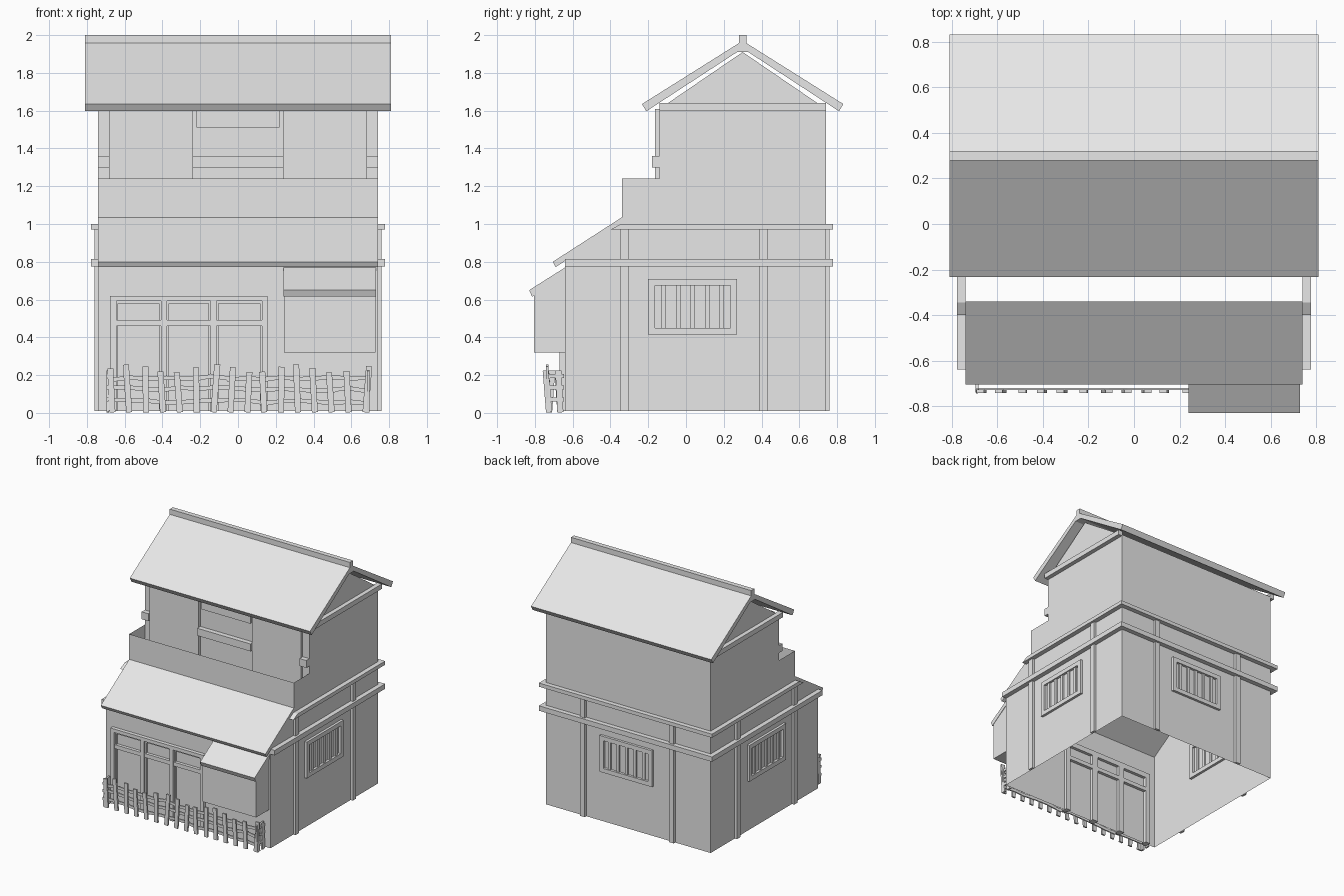
import bpy, bmesh, math, random
from mathutils import Vector, Matrix

cube = bpy.data.objects.get("Cube")
if cube:
    bpy.data.objects.remove(cube, do_unlink=True)
random.seed(4)

grey = bpy.data.materials.new("plain_grey")
grey.use_nodes = True
grey.diffuse_color = (0.8, 0.8, 0.8, 1)
grey.node_tree.nodes["Principled BSDF"].inputs["Base Color"].default_value = (0.8, 0.8, 0.8, 1)


def finish(name, bm, normals=True):
    if normals:
        bmesh.ops.recalc_face_normals(bm, faces=bm.faces)
    mesh = bpy.data.meshes.new(name)
    bm.to_mesh(mesh)
    bm.free()
    mesh.materials.append(grey)
    ob = bpy.data.objects.new(name, mesh)
    bpy.context.collection.objects.link(ob)
    return ob


def add_box(bm, x0, x1, y0, y1, z0, z1, matrix=Matrix()):
    scale = Matrix.Diagonal((x1 - x0, y1 - y0, z1 - z0, 1))
    centre = Matrix.Translation(((x0 + x1) / 2, (y0 + y1) / 2, (z0 + z1) / 2))
    bmesh.ops.create_cube(bm, size=1, matrix=matrix @ centre @ scale)


def boxes(name, items, matrix=Matrix()):
    bm = bmesh.new()
    for item in items:
        add_box(bm, *item, matrix)
    return finish(name, bm)


def add_prism(bm, profile, x0, x1):
    """Extrude a closed (y, z) outline along x."""
    face = bm.faces.new([bm.verts.new((x0, y, z)) for y, z in profile])
    out = bmesh.ops.extrude_face_region(bm, geom=[face])["geom"]
    bmesh.ops.translate(bm, verts=[v for v in out if isinstance(v, bmesh.types.BMVert)],
                        vec=(x1 - x0, 0, 0))


def prism(name, profile, x0, x1):
    bm = bmesh.new()
    add_prism(bm, profile, x0, x1)
    return finish(name, bm)


W = 0.74          # half width of the walls
BACK = 0.74
FRONT = -0.64
UPPER = -0.14     # upper storey front
BALC = -0.34      # balcony front

# Wall shell: open below and over the balcony
outline = [(UPPER, 1.24), (BALC, 1.24), (BALC, 1.03), (FRONT, 0.83), (FRONT, 0.01),
           (BACK, 0.01), (BACK, 1.61), (0.3, 1.91), (UPPER, 1.61)]
bm = bmesh.new()
left = [bm.verts.new((W, y, z)) for y, z in outline]
right = [bm.verts.new((-W, y, z)) for y, z in outline]
bm.faces.new(left)
bm.faces.new(right[::-1])
for i in (1, 2, 3, 5):      # balcony front, slope, lower front, back
    bm.faces.new((left[i], right[i], right[i + 1], left[i + 1]))
finish("wall_shell", bm)

# Upper storey front with panels, header and rail pieces
boxes("upper_front_wall", [(-W, W, UPPER, UPPER + 0.01, 1.04, 1.61)])
boxes("upper_panels", [(s * 0.46 - 0.22, s * 0.46 + 0.22, UPPER - 0.025, UPPER, 1.04, 1.61)
                       for s in (-1, 1)])
boxes("upper_window_header", [(-0.22, 0.22, UPPER - 0.015, UPPER, 1.51, 1.61)])
boxes("upper_rail", [(a, b, UPPER - 0.04, UPPER, 1.30, 1.36)
                     for a, b in ((-W, -0.68), (-0.24, 0.24), (0.68, W))])

# Main roof: bent slab with a ridge beam and tie beams under the gables
prism("main_roof", [(-0.233, 1.635), (0.3, 1.97), (0.833, 1.635), (0.81, 1.597),
                    (0.33, 1.91), (0.27, 1.91), (-0.21, 1.597)], -0.81, 0.81)
boxes("roof_ridge", [(-0.81, 0.81, 0.28, 0.32, 1.94, 2.0)])
boxes("gable_beams", [(s * 0.755 - 0.02, s * 0.755 + 0.02, UPPER, BACK, 1.6, 1.64)
                      for s in (-1, 1)])

# Lower front roof
prism("lower_roof", [(BALC, 1.035), (-0.705, 0.80), (-0.69, 0.772), (BALC, 1.0)], -W, W)

# Bands round the sides and back; the upper one meets the roof slope
bm = bmesh.new()
for s in (-1, 1):
    x0, x1 = sorted((s * W, s * 0.778))
    add_prism(bm, [(FRONT, 0.775), (0.778, 0.775), (0.778, 0.815), (FRONT, 0.815)], x0, x1)
    add_prism(bm, [(-0.40, 0.97), (0.778, 0.97), (0.778, 1.0), (-0.345, 1.0)], x0, x1)
add_box(bm, -W, W, BACK, 0.778, 0.775, 0.815)
add_box(bm, -W, W, BACK, 0.778, 0.97, 1.0)
finish("wall_bands", bm)

# Posts on the sides and back
side_posts = [(s * 0.75 - 0.01, s * 0.75 + 0.01, y - 0.022, y + 0.022, 0.01, 0.98)
              for s in (-1, 1) for y in (-0.325, 0.41)]
back_posts = [(x - 0.022, x + 0.022, BACK, 0.76, 0.01, 0.98) for x in (-0.4, 0.4)]
boxes("wall_posts", side_posts + back_posts)


# Barred windows, drawn facing -y and then turned into place
def window(name, matrix):
    h, z0, z1 = 0.235, 0.415, 0.71
    y0, y1 = -0.02, 0.02
    items = [(-h, h, y0, y1, z0, z0 + 0.035), (-h, h, y0, y1, z1 - 0.035, z1),
             (-h, -h + 0.035, y0, y1, z0, z1), (h - 0.035, h, y0, y1, z0, z1)]
    for i in range(5):
        x = (i - 2) * 0.077
        items.append((x - 0.012, x + 0.012, -0.012, 0.012, z0 + 0.03, z1 - 0.03))
    boxes(name, items, matrix)


def turned(x, y, degrees):
    return Matrix.Translation((x, y, 0)) @ Matrix.Rotation(math.radians(degrees), 4, "Z")


window("left_window", turned(W, 0.035, 90))
window("right_window", turned(-W, 0.035, -90))
window("back_window", turned(0.01, BACK, 180))

# Sliding doors: frame, posts, rails and inset panel borders
edges = [-0.66, -0.392, -0.13, 0.142]
y0, y1 = -0.67, -0.615
door = [(x - 0.016, x + 0.016, y0, y1, 0.01, 0.6) for x in edges]
door += [(-0.677, 0.157, y0, y1, 0.592, 0.62), (-0.65, 0.14, y0 + 0.005, y1, 0.46, 0.492)]
for a, b in zip(edges, edges[1:]):
    door.append((a, b, y0 + 0.015, y1, 0.578, 0.6))
    for x in (a + 0.016, b - 0.026):
        door.append((x, x + 0.01, y0 + 0.015, y1, 0.01, 0.59))
boxes("front_doors", door)

# Boxed bay with a small sloping roof
prism("bay_box", [(FRONT, 0.32), (-0.805, 0.32), (-0.805, 0.635), (FRONT, 0.74)], 0.243, 0.727)
prism("bay_roof", [(FRONT, 0.77), (-0.83, 0.65), (-0.815, 0.615), (FRONT, 0.73)], 0.24, 0.73)

# Crooked picket fence with short returns at both ends
bm = bmesh.new()


def add_picket(x, y, top, along):
    tilt = Matrix.Rotation(random.uniform(-0.09, 0.09), 4, "Y")
    m = Matrix.Translation((x, y, 0)) @ Matrix.Rotation(along, 4, "Z") @ tilt
    add_box(bm, -0.016, 0.016, -0.007, 0.007, 0.003, top, m)


def add_rail(p, q):
    p, q = Vector(p), Vector(q)
    d = q - p
    m = Matrix.Translation((p + q) / 2) @ d.to_track_quat("X", "Z").to_matrix().to_4x4()
    add_box(bm, -d.length / 2, d.length / 2, -0.005, 0.005, -0.011, 0.011, m)


count = 16
xs = [-0.665 + 1.34 * i / (count - 1) for i in range(count)]
for i, x in enumerate(xs):
    add_picket(x, -0.735, 0.235 + 0.022 * math.sin(i * 1.3), 0)
for z in (0.06, 0.125, 0.185):
    hs = [z + random.uniform(-0.012, 0.012) for _ in xs]
    for i in range(count - 1):
        add_rail((xs[i] - 0.02, -0.725, hs[i]), (xs[i + 1] + 0.02, -0.725, hs[i + 1]))
    for s in (-1, 1):
        add_rail((s * 0.69, -0.745, z + 0.01), (s * 0.69, -0.645, z + 0.01))
for s in (-1, 1):
    for y in (-0.725, -0.665):
        add_picket(s * 0.69, y, 0.225, math.pi / 2)
finish("picket_fence", bm)
